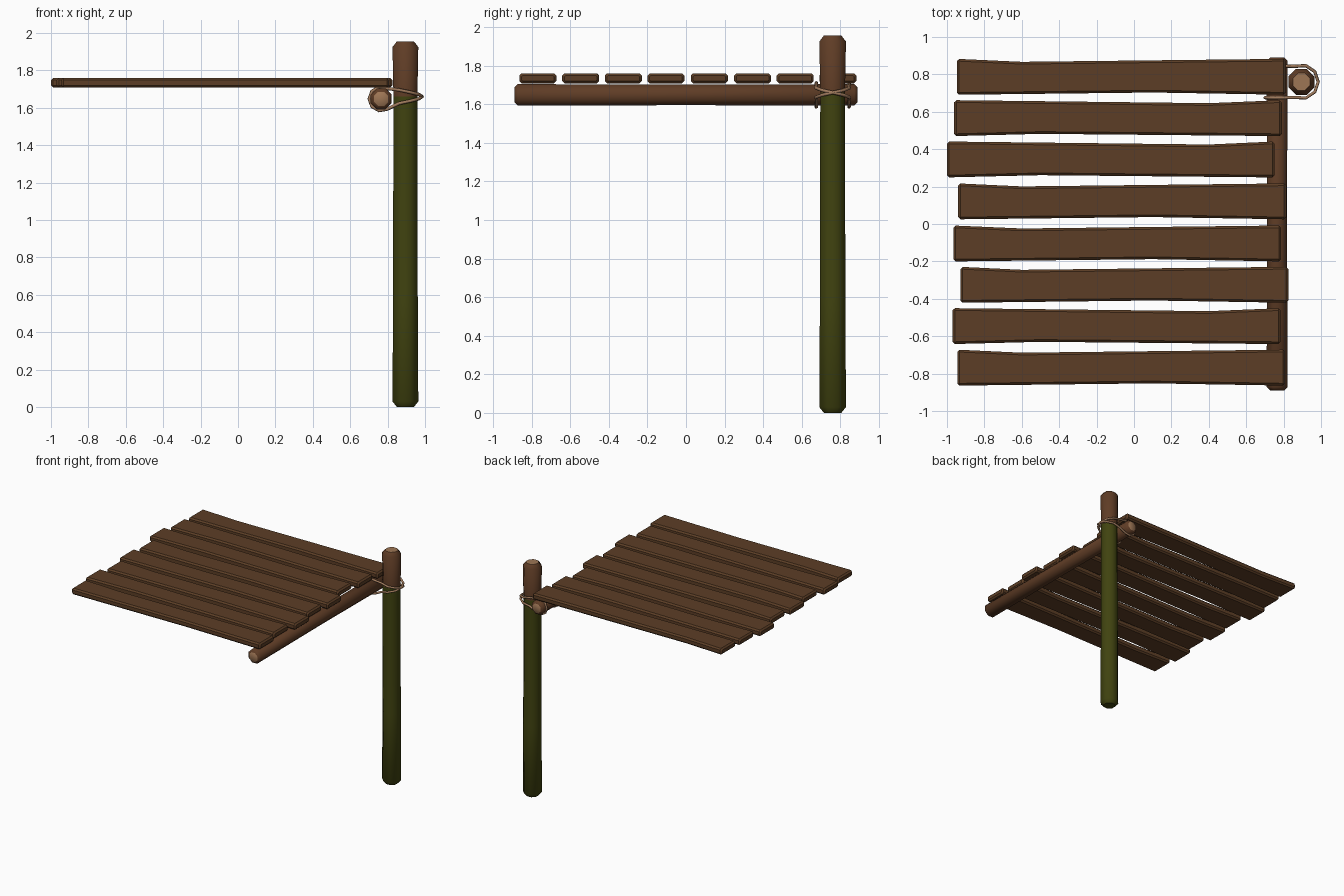
import bpy, bmesh, math
from mathutils import Vector

if "Cube" in bpy.data.objects:
    bpy.data.objects.remove(bpy.data.objects["Cube"])


def material(name, rgb):
    m = bpy.data.materials.new(name)
    m.diffuse_color = (*rgb, 1)
    m.use_nodes = True
    m.node_tree.nodes["Principled BSDF"].inputs["Base Color"].default_value = m.diffuse_color
    return m


PLANK = material("plank brown", (0.108, 0.048, 0.019))
LOG = material("log brown", (0.115, 0.046, 0.019))
MOSS = material("algae green", (0.052, 0.056, 0.005))
CUT = material("cut wood tan", (0.34, 0.18, 0.09))
ROPE = material("rope tan", (0.36, 0.20, 0.11))


def finish(bm, name, mats):
    bmesh.ops.recalc_face_normals(bm, faces=bm.faces)
    me = bpy.data.meshes.new(name)
    bm.to_mesh(me)
    bm.free()
    ob = bpy.data.objects.new(name, me)
    bpy.context.collection.objects.link(ob)
    for m in mats:
        me.materials.append(m)
    return ob


def loft(bm, rings):
    """Skin a list of equal-length point rings; returns the two end caps."""
    vs = [[bm.verts.new(p) for p in r] for r in rings]
    n = len(vs[0])
    for a, b in zip(vs, vs[1:]):
        for i in range(n):
            bm.faces.new((a[i], a[(i + 1) % n], b[(i + 1) % n], b[i]))
    return bm.faces.new(vs[0]), bm.faces.new(vs[-1])


def log(name, profile, place, mats, pick, sides=8):
    """Round log from (distance, flat-to-flat half width) pairs."""
    bm = bmesh.new()
    rings = []
    for d, r in profile:
        R = r / math.cos(math.pi / sides)
        ang = [(i + 0.5) * math.tau / sides for i in range(sides)]
        rings.append([place(R * math.cos(a), R * math.sin(a), d) for a in ang])
    caps = loft(bm, rings)
    for f in bm.faces:
        f.smooth = f not in caps
        f.material_index = pick(f, f in caps)
    ob = finish(bm, name, mats)
    bpy.context.view_layer.objects.active = ob
    ob.select_set(True)
    bpy.ops.object.shade_smooth_by_angle(angle=math.radians(46))
    ob.select_set(False)
    return ob


# Mooring post: green below the lashing, brown above, tan cut top
PX, PY = 0.895, 0.76
log("post",
    [(0, .045), (.03, .069), (.6, .066), (1.66, .064), (1.925, .069), (1.955, .046)],
    lambda a, b, d: (PX + a, PY + b, d), [LOG, MOSS, CUT],
    lambda f, cap: 1 if f.calc_center_median().z < 1.6 else (2 if cap else 0))

# Cross beam under the planks
BX, BZ = 0.765, 1.648
log("beam",
    [(-.89, .038), (-.872, .056), (0, .053), (.872, .056), (.89, .038)],
    lambda a, b, d: (BX + a, d, BZ + b), [LOG, CUT],
    lambda f, cap: 1 if cap else 0)

# Deck planks: (left end, right end, centre y, pinch style)
planks = [(-.947, .812, .787, 0), (-.962, .79, .566, 1), (-1.0, .752, .345, 1),
          (-.94, .815, .121, 0), (-.966, .786, -.104, 0), (-.928, .826, -.325, 0),
          (-.97, .784, -.546, 1), (-.945, .808, -.768, 0)]
Z0, Z1, B = 1.708, 1.76, 0.012
for k, (x0, x1, yc, style) in enumerate(planks):
    hi, lo = yc + .096, yc - .096
    top_x, bot_x = ((-.6, .1), (.4, -.5))[style]

    def edge(x, pinch_x, amount):
        t = (x - x0) / (pinch_x - x0) if x < pinch_x else (x1 - x) / (x1 - pinch_x)
        return amount * t

    rings = []
    for x, s in ((x0, B), (x0 + B, 0), (min(top_x, bot_x), 0),
                 (max(top_x, bot_x), 0), (x1 - B, 0), (x1, B)):
        h = hi - edge(x, top_x, .016) - s
        l = lo + edge(x, bot_x, .012) + s
        b, t = Z0 + s, Z1 - s
        c = B * (0.4 if s else 1)
        rings.append([(x, l + c, b), (x, h - c, b), (x, h, b + c), (x, h, t - c),
                      (x, h - c, t), (x, l + c, t), (x, l, t - c), (x, l, b + c)])
    bm = bmesh.new()
    loft(bm, rings)
    finish(bm, f"plank_{k + 1}", [PLANK])

# Rope lashing: one closed loop crossing on the post and hooking round the beam
R, r, zc = 0.09, 0.064, 1.66


def around_post(s, z_from, z_to):
    pts = []
    for i in range(7):
        t = i / 6
        a = math.radians(112) * (1 - 2 * t) * s
        pts.append((PX + R * math.cos(a), PY + R * math.sin(a), z_from + (z_to - z_from) * t))
    return pts


def around_beam(y, up):
    angs = [300, 260, 220, 180, 140, 100, 60]
    return [(BX + r * math.cos(math.radians(a)), y, BZ + r * math.sin(math.radians(a)))
            for a in (angs if up else angs[::-1])]


path = (around_post(1, zc + .036, zc - .036) + around_beam(PY - .085, True)
        + around_post(-1, zc + .036, zc - .036) + around_beam(PY + .085, True))
cu = bpy.data.curves.new("rope_lashing", 'CURVE')
cu.dimensions = '3D'
cu.bevel_depth = 0.009
cu.bevel_resolution = 1
sp = cu.splines.new('POLY')
sp.points.add(len(path) - 1)
for p, co in zip(sp.points, path):
    p.co = (*co, 1)
sp.use_cyclic_u = True
cu.materials.append(ROPE)
bpy.context.collection.objects.link(bpy.data.objects.new("rope_lashing", cu))
